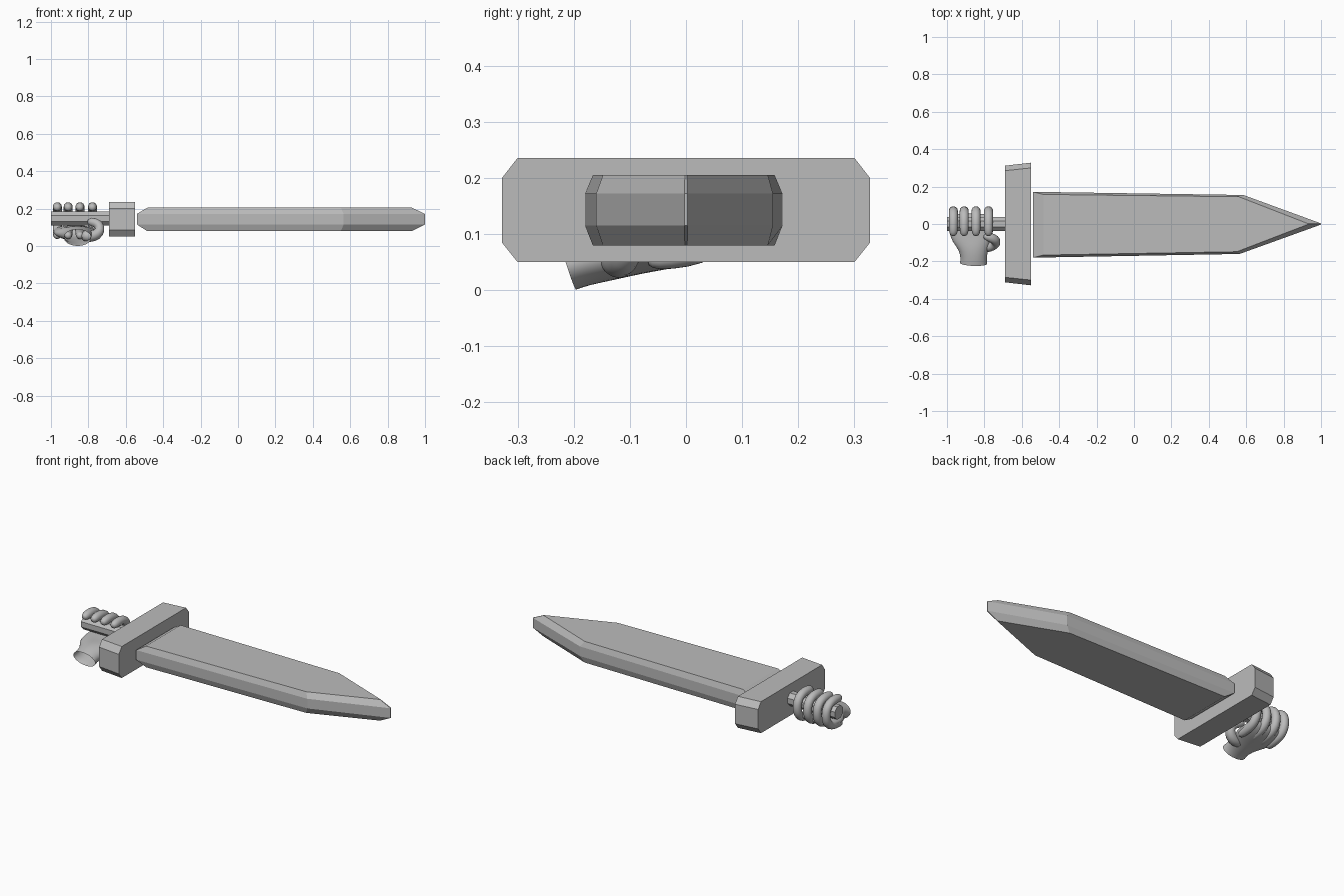
import bpy, bmesh, math
from mathutils import Vector

if "Cube" in bpy.data.objects:
    bpy.data.objects.remove(bpy.data.objects["Cube"])

grey = bpy.data.materials.new("plain_grey")
grey.diffuse_color = (0.5, 0.5, 0.5, 1)
grey.use_nodes = True
grey.node_tree.nodes["Principled BSDF"].inputs["Base Color"].default_value = grey.diffuse_color


def skin_rings(name, rings, cap_start=True, cap_end=True, smooth=False):
    """Join equal-length rings of points into a surface."""
    bm = bmesh.new()
    rows = [[bm.verts.new(p) for p in ring] for ring in rings]
    n = len(rows[0])
    for a, b in zip(rows, rows[1:]):
        for i in range(n):
            j = (i + 1) % n
            bm.faces.new((a[i], a[j], b[j], b[i]))
    if cap_start:
        bm.faces.new(rows[0][::-1])
    if cap_end:
        bm.faces.new(rows[-1])
    bmesh.ops.recalc_face_normals(bm, faces=bm.faces)
    mesh = bpy.data.meshes.new(name)
    bm.to_mesh(mesh)
    bm.free()
    mesh.materials.append(grey)
    obj = bpy.data.objects.new(name, mesh)
    bpy.context.collection.objects.link(obj)
    if smooth:
        for f in mesh.polygons:
            f.use_smooth = True
        obj.modifiers.new("round", 'SUBSURF').levels = 1
        obj.modifiers["round"].render_levels = 1
    return obj


def sweep(name, stations, side, sides=12, **kw):
    """Sweep ellipses along stations of (centre, side radius, other radius)."""
    pts = [Vector(s[0]) for s in stations]
    rings = []
    for k, (_, ra, rb) in enumerate(stations):
        t = (pts[min(k + 1, len(pts) - 1)] - pts[max(k - 1, 0)]).normalized()
        u = Vector(side)
        u = (u - t * u.dot(t)).normalized()
        v = t.cross(u)
        rings.append([pts[k] + u * ra * math.cos(a) + v * rb * math.sin(a)
                      for a in (2 * math.pi * i / sides for i in range(sides))])
    return skin_rings(name, rings, smooth=True, **kw)


# Blade: outer outline on the side band, inset outline on both flat faces
outer = [(-.54, -.18), (.565, -.16), (1, -.003), (1, .003), (.585, .155), (-.54, .172)]
inner = [(-.485, -.166), (.55, -.148), (.93, -.002), (.93, .002), (.56, .146), (-.485, .158)]
skin_rings("blade", [[(x, y, z) for x, y in outline] for outline, z in
                     ((inner, .08), (outer, .115), (outer, .172), (inner, .205))])

# Crossguard: octagonal-ended bar, slightly shorter on the handle side
section = [(-.30, .05), (.30, .05), (.328, .085), (.328, .2),
           (.30, .236), (-.30, .236), (-.328, .2), (-.328, .085)]
skin_rings("crossguard", [[(x, y * s, z) for y, z in section]
                          for x, s in ((-.69, .95), (-.55, 1))])

# Handle: eight-sided rod
angles = [math.pi / 8 + i * math.pi / 4 for i in range(8)]
skin_rings("handle", [[(x, .041 * math.cos(a), .147 + .041 * math.sin(a)) for a in angles]
                      for x in (-1, -.68)])

# Palm and wrist, open at the cut end
palm = [(-.21, .045, -.858, .074, .047), (-.185, .053, -.857, .070, .046),
        (-.14, .062, -.858, .078, .046), (-.10, .067, -.861, .098, .042),
        (-.06, .070, -.868, .118, .037), (0, .077, -.872, .118, .034),
        (.035, .087, -.872, .114, .026), (.055, .097, -.872, .105, .012)]
sweep("palm", [((x, y, z), ra, rb) for y, z, x, ra, rb in palm], (1, 0, 0),
      sides=20, cap_start=False)

# Four fingers curled round the handle
path = [(-.07, .056, .012), (-.055, .056, .022), (0, .064, .025), (.04, .076, .025),
        (.067, .105, .025), (.074, .145, .025), (.066, .184, .025), (.04, .207, .025),
        (0, .212, .025), (-.035, .209, .025), (-.054, .205, .020), (-.064, .203, .010)]
for i, x in enumerate((-.966, -.908, -.845, -.778)):
    sweep(f"finger_{i + 1}", [((x, y, z), r, r) for y, z, r in path], (1, 0, 0))

# Thumb curling out from the palm and back over towards the handle
thumb = [(-.84, -.125, .058, .030), (-.79, -.122, .050, .034), (-.755, -.112, .060, .032),
         (-.735, -.100, .085, .029), (-.741, -.085, .112, .028), (-.765, -.073, .126, .026),
         (-.790, -.066, .130, .022), (-.805, -.063, .131, .010)]
sweep("thumb", [((x, y, z), r, r) for x, y, z, r in thumb], (0, 1, 0))
